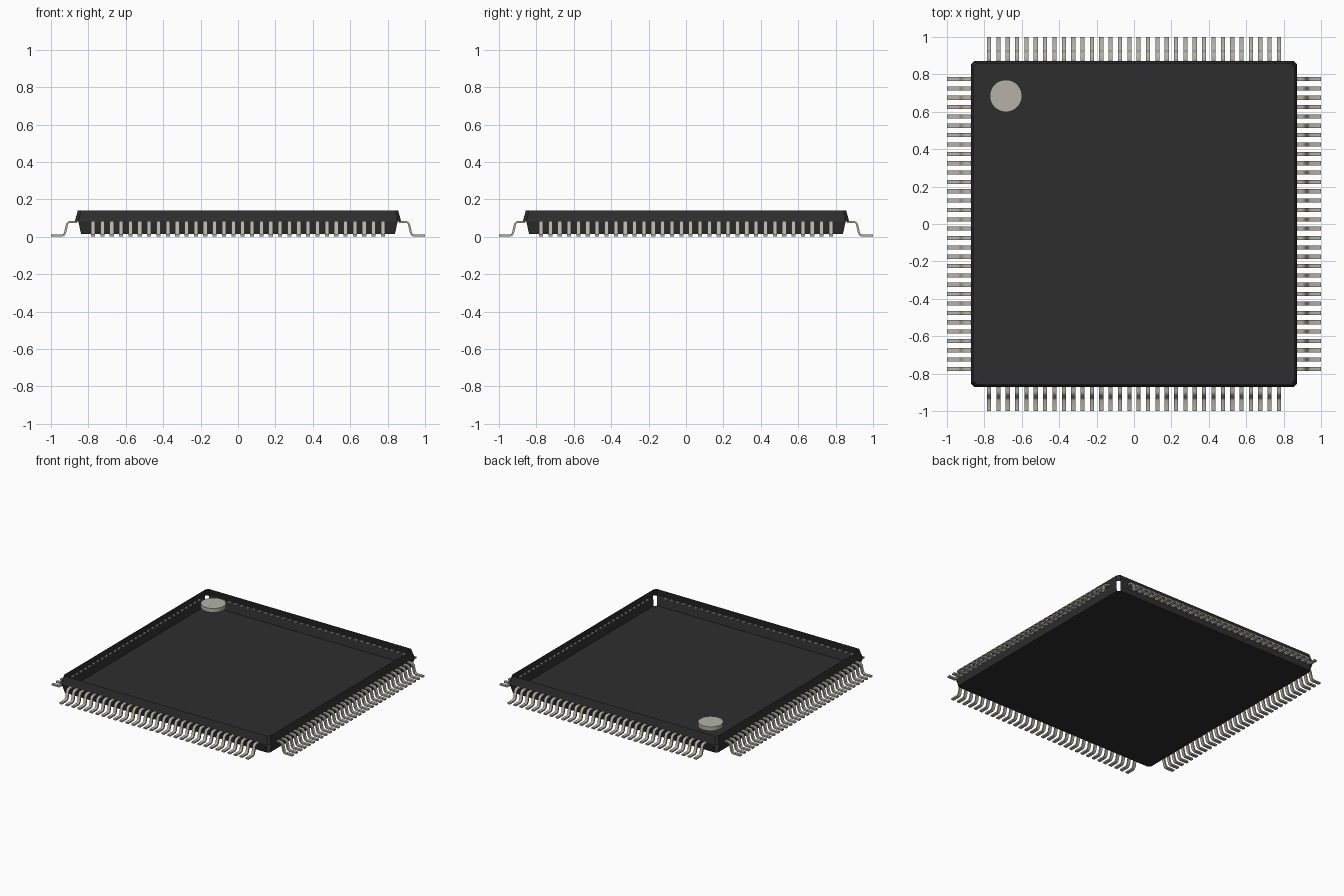
import bpy, bmesh, math
from mathutils import Vector

cube = bpy.data.objects.get("Cube")
if cube:
    bpy.data.objects.remove(cube)


def material(name, rgb):
    m = bpy.data.materials.new(name)
    m.use_nodes = True
    m.diffuse_color = (*rgb, 1)
    bsdf = next(n for n in m.node_tree.nodes if n.type == 'BSDF_PRINCIPLED')
    bsdf.inputs["Base Color"].default_value = (*rgb, 1)
    return m


black = material("black plastic", (0.027, 0.027, 0.027))
metal = material("pale metal", (0.46, 0.45, 0.38))


def add_object(name, bm, mat):
    bmesh.ops.recalc_face_normals(bm, faces=bm.faces)
    mesh = bpy.data.meshes.new(name)
    bm.to_mesh(mesh)
    bm.free()
    mesh.materials.append(mat)
    ob = bpy.data.objects.new(name, mesh)
    bpy.context.collection.objects.link(ob)
    return ob


def smooth(ob, angle):
    bpy.ops.object.select_all(action='DESELECT')
    ob.select_set(True)
    bpy.context.view_layer.objects.active = ob
    bpy.ops.object.shade_smooth_by_angle(angle=math.radians(angle))


# Body: open tray of chamfered square rings, widest at the lead line
def ring(bm, half, z, cut=0.018):
    a, b = half, half - cut
    pts = [(a, -b), (a, b), (b, a), (-b, a), (-a, b), (-a, -b), (-b, -a), (b, -a)]
    return [bm.verts.new((x, y, z)) for x, y in pts]


bm = bmesh.new()
bottom, middle, rim = ring(bm, 0.857, 0.015), ring(bm, 0.872, 0.083), ring(bm, 0.857, 0.14)
bm.faces.new(bottom)
for i in range(8):
    j = (i + 1) % 8
    bm.faces.new((middle[i], middle[j], rim[j], rim[i]))
    if i % 2 == 0:  # lower corners are left open
        bm.faces.new((bottom[i], bottom[j], middle[j], middle[i]))
add_object("body", bm, black)

# Round marker sitting level with the rim
bm = bmesh.new()
bmesh.ops.create_cone(bm, cap_ends=True, segments=40, radius1=0.086, radius2=0.086, depth=0.03)
bmesh.ops.translate(bm, verts=bm.verts, vec=(-0.685, 0.685, 0.126))
smooth(add_object("corner_marker", bm, metal), 30)

# One bent lead: a rectangular strip swept along its centre line
COUNT, PITCH, WIDTH, THICK = 32, 0.05, 0.022, 0.011
path = [Vector(p) for p in [
    (0.860, 0.080), (0.895, 0.080), (0.906, 0.077), (0.914, 0.068),
    (0.924, 0.024), (0.930, 0.012), (0.940, 0.0065), (1.0, 0.0065)]]
bm = bmesh.new()
sections = []
for i, p in enumerate(path):
    d = (path[min(i + 1, len(path) - 1)] - path[max(i - 1, 0)]).normalized()
    if i in (1, len(path) - 2):
        d = Vector((1, -0.15)).normalized()
    n = Vector((-d.y, d.x)) * THICK / 2
    y0 = -PITCH * (COUNT - 1) / 2
    sections.append([bm.verts.new((p.x + s * n.x, y0 + t * WIDTH / 2, p.y + s * n.y))
                     for s, t in ((1, -1), (1, 1), (-1, 1), (-1, -1))])
for a, b in zip(sections, sections[1:]):
    for k in range(4):
        bm.faces.new((a[k], a[(k + 1) % 4], b[(k + 1) % 4], b[k]))
bm.faces.new(sections[0])
bm.faces.new(sections[-1])
lead = add_object("left_leads", bm, metal)
smooth(lead, 50)

# A row of leads on every side
for k, name in enumerate(("left_leads", "back_leads", "right_leads", "front_leads")):
    ob = lead
    if k:
        ob = bpy.data.objects.new(name, lead.data)
        bpy.context.collection.objects.link(ob)
        ob.rotation_euler.z = k * math.pi / 2
    row = ob.modifiers.new("row", 'ARRAY')
    row.count = COUNT
    row.use_relative_offset = False
    row.use_constant_offset = True
    row.constant_offset_displace = (0, PITCH, 0)
